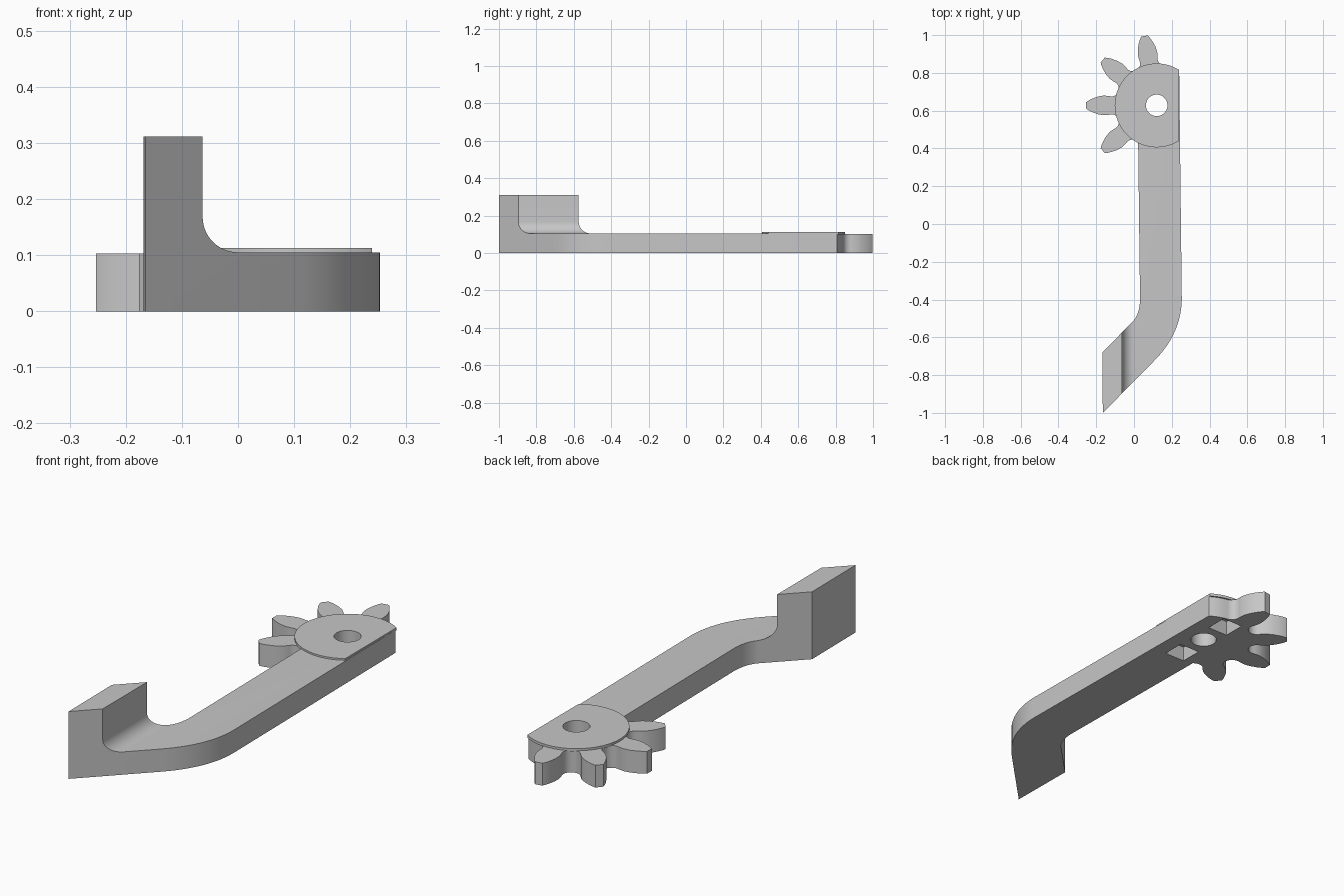
import bpy, bmesh
from math import cos, sin, pi, radians, acos
from mathutils import Vector, Matrix

if "Cube" in bpy.data.objects:
    bpy.data.objects.remove(bpy.data.objects["Cube"])

grey = bpy.data.materials.new("plain grey")
grey.use_nodes = True
grey.diffuse_color = (0.57, 0.57, 0.57, 1)
grey.node_tree.nodes["Principled BSDF"].inputs["Base Color"].default_value = grey.diffuse_color

HUB = Vector((0.12, 0.628))    # pivot centre
EDGE = 0.119                   # flat side, measured from the pivot
ROOT, PITCH = 0.215, 40        # gear root radius, tooth spacing in degrees


def prism(name, outline, low, high, along_y=False):
    """Closed solid from a flat outline, drawn along z, or along y for an x-z outline."""
    bm = bmesh.new()

    def ring(level):
        return [bm.verts.new((p[0], level, p[1]) if along_y else (p[0], p[1], level))
                for p in outline]

    base, top = ring(low), ring(high)
    bm.faces.new(base[::-1])
    bm.faces.new(top)
    for i in range(len(base)):
        bm.faces.new((base[i - 1], base[i], top[i], top[i - 1]))
    if bm.calc_volume(signed=True) < 0:
        bmesh.ops.reverse_faces(bm, faces=bm.faces[:])
    mesh = bpy.data.meshes.new(name)
    bm.to_mesh(mesh)
    bm.free()
    obj = bpy.data.objects.new(name, mesh)
    bpy.context.collection.objects.link(obj)
    mesh.materials.append(grey)
    return obj


def boolean(obj, other, operation, keep=False):
    mod = obj.modifiers.new(operation.lower(), 'BOOLEAN')
    mod.operation, mod.object, mod.solver = operation, other, 'EXACT'
    bpy.context.view_layer.objects.active = obj
    bpy.ops.object.modifier_apply(modifier=mod.name)
    if not keep:
        bpy.data.objects.remove(other)


def arc(centre, radius, start, end, count):
    return [Vector(centre) + radius * Vector((cos(a), sin(a)))
            for a in (radians(start + (end - start) * i / count) for i in range(count + 1))]


def bend(a, b, c, count=14):
    a, b, c = Vector(a), Vector(b), Vector(c)
    return [a * (1 - t) ** 2 + b * 2 * t * (1 - t) + c * t * t
            for t in (i / count for i in range(count + 1))]


# Bent lever arm, with an upright post at its front end and a fillet between
plan = [(0.2395, 0.79), (0.02, 0.6)]
plan += bend((0.032, -0.40), (0.03, -0.48), (-0.01, -0.52))
plan += [(-0.168, -0.68), (-0.165, -1.0)]
plan += bend((0.116, -0.715), (0.25, -0.575), (0.253, -0.40))
arm = prism("lever_arm", plan, 0, 0.311)
side = [(-0.4, -0.1), (0.4, -0.1), (0.4, 0.105)]
side += arc((0, 0.168), 0.063, 270, 180, 14)
side += [(-0.063, 0.4), (-0.4, 0.4)]
boolean(arm, prism("side_profile", side, -1.2, 1.2, True), 'INTERSECT')

# Gear sector: four teeth with round valleys, and a flat side flush with the arm
flank = [(0.28, 0.052), (0.31, 0.047), (0.34, 0.036), (0.36, 0.026), (0.373, 0.017)]
tooth = [(u, -v) for u, v in flank] + [(u, v) for u, v in reversed(flank)]


def turned(points, angle):
    turn = Matrix.Rotation(radians(angle), 2)
    return [HUB + turn @ Vector(p) for p in points]


def valley(angle, start=270, end=90):
    return turned(arc((ROOT + 0.04, 0), 0.04, start, end, 12), angle)


corner = acos(EDGE / ROOT) * 180 / pi
gear_plan = arc(HUB, ROOT, corner, 80, 5)[:-1] + valley(80, start=180)
for angle in range(100, 221, PITCH):
    gear_plan += turned(tooth, angle)
    gear_plan += valley(angle + PITCH / 2, end=90 if angle < 220 else 180)
gear_plan += arc(HUB, ROOT, 240, 360 - corner, 10)[1:]
boolean(arm, prism("gear_sector", gear_plan, 0, 0.103), 'UNION')

# Thin cap disc over the gear
corner = acos(EDGE / 0.222) * 180 / pi
cap = prism("cap_disc", arc(HUB, 0.222, corner, 360 - corner, 64), 0.1, 0.113)

# Pivot hole and two square sockets underneath
bore = prism("pivot_bore", arc(HUB, 0.057, 0, 351, 39), -0.1, 0.3)
boolean(arm, bore, 'DIFFERENCE', keep=True)
boolean(cap, bore, 'DIFFERENCE')
for shift in (-0.15, 0.15):
    square = [HUB + Vector((x * 0.052, shift + y * 0.052))
              for x, y in ((-1, -1), (1, -1), (1, 1), (-1, 1))]
    boolean(arm, prism("socket", square, -0.1, 0.07), 'DIFFERENCE')

for obj in (arm, cap):
    bpy.ops.object.select_all(action='DESELECT')
    obj.select_set(True)
    bpy.context.view_layer.objects.active = obj
    bpy.ops.object.shade_smooth_by_angle(angle=radians(30))
